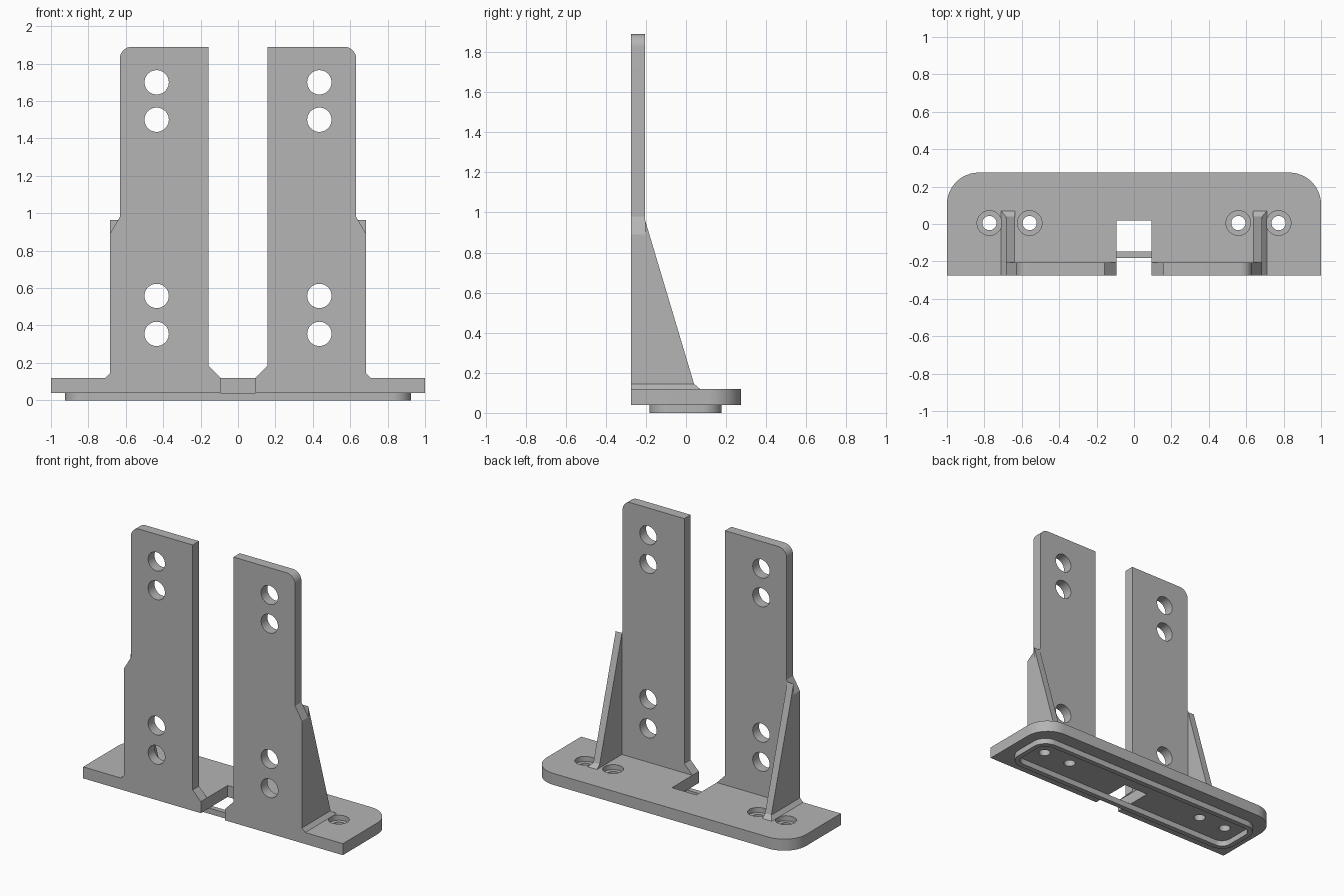
import bpy, bmesh
from math import sin, cos, pi, radians
from mathutils import Vector

if "Cube" in bpy.data.objects:
    bpy.data.objects.remove(bpy.data.objects["Cube"])

grey = bpy.data.materials.new("plain_grey")
grey.use_nodes = True
colour = (0.46, 0.46, 0.46, 1)
grey.diffuse_color = colour
grey.node_tree.nodes["Principled BSDF"].inputs["Base Color"].default_value = colour


def rounded(points, radii, steps=12):
    """Outline with quarter-round corners: radii maps corner index to radius."""
    out = []
    for i, p in enumerate(points):
        p = Vector(p)
        r = radii.get(i, 0)
        if not r:
            out.append(p)
            continue
        a = (Vector(points[i - 1]) - p).normalized() * r
        b = (Vector(points[(i + 1) % len(points)]) - p).normalized() * r
        for k in range(steps + 1):
            t = k / steps * pi / 2
            out.append(p + a * (1 - sin(t)) + b * (1 - cos(t)))
    return out


def prism(name, outline, place, low, high):
    """Extrude a 2D outline; place(u, v, w) maps it into space."""
    bm = bmesh.new()
    ends = [[bm.verts.new(place(u, v, w)) for u, v in outline] for w in (low, high)]
    bm.faces.new(ends[0])
    bm.faces.new(ends[1])
    n = len(outline)
    for i in range(n):
        j = (i + 1) % n
        bm.faces.new((ends[0][i], ends[0][j], ends[1][j], ends[1][i]))
    bmesh.ops.recalc_face_normals(bm, faces=bm.faces)
    mesh = bpy.data.meshes.new(name)
    bm.to_mesh(mesh)
    bm.free()
    mesh.materials.append(grey)
    ob = bpy.data.objects.new(name, mesh)
    bpy.context.collection.objects.link(ob)
    return ob


def flat(u, v, w):
    return (u, v, w)


def facing(u, v, w):
    return (u, w, v)


def sideways(u, v, w):
    return (w, u, v)


def circle(u, v, r, n=40):
    return [(u + r * cos(2 * pi * k / n), v + r * sin(2 * pi * k / n)) for k in range(n)]


def box(x, y0, y1):
    return [(-x, y0), (x, y0), (x, y1), (-x, y1)]


def cut(ob, cutters):
    bpy.context.view_layer.objects.active = ob
    for c in cutters:
        c.hide_render = True
        mod = ob.modifiers.new("cut", 'BOOLEAN')
        mod.operation = 'DIFFERENCE'
        mod.solver = 'EXACT'
        mod.object = c
        bpy.ops.object.modifier_apply(modifier=mod.name)
        bpy.data.objects.remove(c)


def finish(ob):
    bpy.ops.object.select_all(action='DESELECT')
    ob.select_set(True)
    bpy.context.view_layer.objects.active = ob
    bpy.ops.object.shade_smooth_by_angle(angle=radians(30))


FRONT, BACK, TOP = -0.275, 0.275, 0.12
WALL = -0.205

# Base plate with a front notch and counterbored screw holes
notch = 0.094
outline = [(-1, FRONT), (-notch, FRONT), (-notch, 0.02), (notch, 0.02),
           (notch, FRONT), (1, FRONT), (1, BACK), (-1, BACK)]
base = prism("base_plate", rounded(outline, {6: 0.17, 7: 0.17}), flat, 0.04, TOP)
cutters = []
for x in (-0.773, -0.558, 0.558, 0.773):
    cutters.append(prism("screw_hole_cutter", circle(x, 0.005, 0.038), flat, -0.1, 0.3))
    cutters.append(prism("counterbore_cutter", circle(x, 0.005, 0.066), flat, 0.085, 0.3))
cut(base, cutters)
finish(base)

# Raised rim under the base
corners = range(4)
rim = prism("bottom_rim", rounded(box(0.925, -0.182, 0.178), dict.fromkeys(corners, 0.1)),
            flat, 0, 0.04)
cut(rim, [prism("rim_cutter", rounded(box(0.89, -0.147, 0.143), dict.fromkeys(corners, 0.065)),
                flat, -0.1, 0.1)])
finish(rim)

for side, s in (("left", 1), ("right", -1)):
    # Upright with stepped outer edge and four bolt holes
    profile = [(0.094, TOP), (0.71, TOP), (0.685, 0.145), (0.685, 0.89), (0.632, 0.98),
               (0.632, 1.89), (0.157, 1.89), (0.157, 0.185)]
    profile = [(s * x, z) for x, z in profile]
    upright = prism(side + "_upright", rounded(profile, {5: 0.065}), facing, FRONT, WALL)
    cut(upright, [prism("bolt_hole_cutter", circle(s * 0.435, z, 0.065), facing, -0.5, 0)
                  for z in (0.355, 0.558, 1.5, 1.7)])
    finish(upright)

    # Triangular brace behind the outer edge
    brace = [(WALL, TOP), (0.07, TOP), (0.04, 0.145), (WALL, 0.965)]
    finish(prism(side + "_brace", brace, sideways, *sorted((s * 0.637, s * 0.685))))

    # Sloped foot along the outer side of the brace
    foot = prism(side + "_brace_foot", [(s * 0.685, TOP), (s * 0.71, TOP), (s * 0.685, 0.145)],
                 facing, WALL, 0.07)
    for v in foot.data.vertices:
        if v.co.y > 0 and v.co.z > TOP + 0.01:
            v.co.y = 0.04
    finish(foot)
